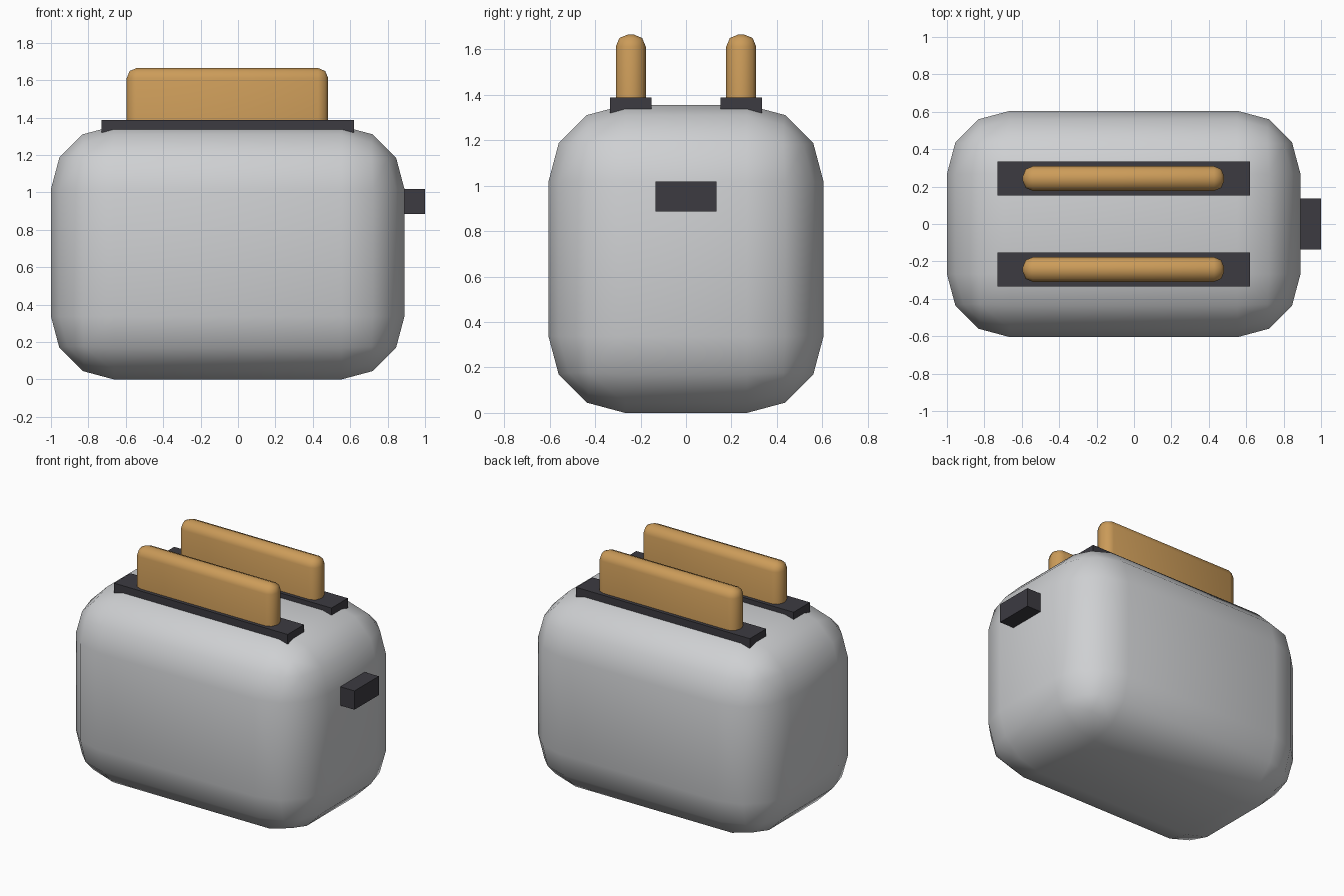
import bpy
import math

cube = bpy.data.objects.get("Cube")
if cube:
    bpy.data.objects.remove(cube, do_unlink=True)


def make_material(name, rgb, roughness=0.5):
    mat = bpy.data.materials.new(name)
    mat.use_nodes = True
    colour = (*rgb, 1.0)
    mat.diffuse_color = colour
    shader = mat.node_tree.nodes["Principled BSDF"]
    shader.inputs["Base Color"].default_value = colour
    shader.inputs["Roughness"].default_value = roughness
    return mat


def make_box(name, low, high, mat, bevel=0.0, segments=1):
    """Box between two corners, optionally with rounded smooth edges."""
    centre = [(a + b) / 2 for a, b in zip(low, high)]
    size = [b - a for a, b in zip(low, high)]
    bpy.ops.mesh.primitive_cube_add(size=1, location=centre)
    obj = bpy.context.object
    obj.name = name
    obj.scale = size
    bpy.ops.object.transform_apply(location=False, rotation=False, scale=True)
    obj.data.materials.append(mat)
    if bevel:
        mod = obj.modifiers.new("Rounded edges", 'BEVEL')
        mod.width = bevel
        mod.segments = segments
        mod.limit_method = 'NONE'
        bpy.ops.object.modifier_apply(modifier=mod.name)
        bpy.ops.object.shade_smooth_by_angle(angle=math.radians(60))
    return obj


steel = make_material("Light grey metal", (0.62, 0.63, 0.645))
plastic = make_material("Dark grey plastic", (0.045, 0.043, 0.053))
bread = make_material("Golden toast", (0.60, 0.33, 0.10))

# Rounded casing
make_box("casing", (-1.0, -0.605, 0.0), (0.89, 0.605, 1.355), steel,
         bevel=0.337, segments=3)

# Push-down lever on the end
make_box("lever", (0.82, -0.135, 0.885), (1.0, 0.135, 1.017), plastic)

# Slot surrounds with a slice of bread in each
for side, y in (("front", -0.243), ("back", 0.243)):
    make_box(side + "_slot", (-0.73, y - 0.091, 1.32), (0.62, y + 0.091, 1.388), plastic)
    make_box(side + "_toast", (-0.595, y - 0.066, 0.95), (0.482, y + 0.066, 1.665), bread,
             bevel=0.054, segments=2)
